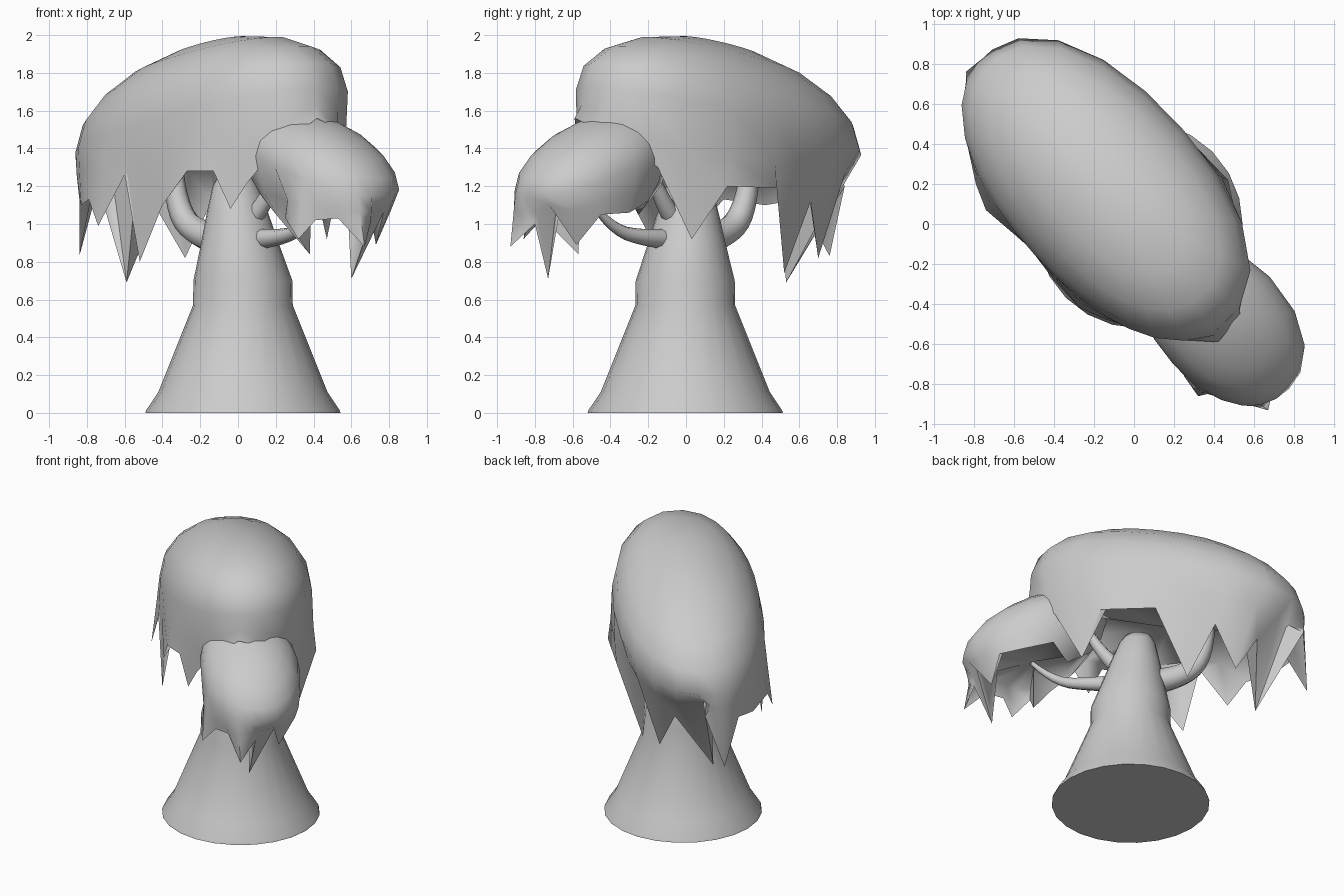
import bpy, bmesh, math
from mathutils import Vector

if "Cube" in bpy.data.objects:
    bpy.data.objects.remove(bpy.data.objects["Cube"])


def finish(bm, name, angle):
    bmesh.ops.recalc_face_normals(bm, faces=bm.faces)
    me = bpy.data.meshes.new(name)
    bm.to_mesh(me)
    bm.free()
    ob = bpy.data.objects.new(name, me)
    bpy.context.collection.objects.link(ob)
    bpy.ops.object.select_all(action='DESELECT')
    ob.select_set(True)
    bpy.context.view_layer.objects.active = ob
    bpy.ops.object.shade_smooth_by_angle(angle=math.radians(angle))
    return ob


def skin(bm, rings):
    """Bridge a list of equal-length closed rings of vertices."""
    for a, b in zip(rings, rings[1:]):
        for i in range(len(a)):
            j = (i + 1) % len(a)
            bm.faces.new((a[i], a[j], b[j], b[i]))


def fan(bm, ring, apex):
    v = bm.verts.new(apex)
    for i in range(len(ring)):
        bm.faces.new((ring[i], ring[(i + 1) % len(ring)], v))


# Trunk: flared, lathed profile leaning slightly at the top
def trunk():
    profile = [(.517, 0), (.512, .015), (.448, .11), (.264, .57), (.262, .70),
               (.205, .90), (.165, 1.05), (.12, 1.2), (.09, 1.25)]
    bm = bmesh.new()
    rings = []
    for r, z in profile:
        lean = max(0, z - .7) * .08
        rings.append([bm.verts.new((.026 - lean + r * math.cos(k * math.tau / 24),
                                    lean * .5 - .004 + r * math.sin(k * math.tau / 24), z))
                      for k in range(24)])
    skin(bm, rings)
    bm.faces.new(rings[0])
    bm.faces.new(rings[-1])
    finish(bm, "trunk", 60)


# Branches: tapered tubes
def branch(name, pts, r0, r1):
    cu = bpy.data.curves.new(name, 'CURVE')
    cu.dimensions = '3D'
    cu.bevel_depth = 1
    cu.bevel_resolution = 2
    cu.resolution_u = 4
    cu.use_fill_caps = True
    sp = cu.splines.new('NURBS')
    sp.points.add(len(pts) - 1)
    sp.use_endpoint_u = True
    sp.order_u = 3
    for i, p in enumerate(pts):
        sp.points[i].co = (*p, 1)
        sp.points[i].radius = r0 + (r1 - r0) * i / (len(pts) - 1)
    ob = bpy.data.objects.new(name, cu)
    bpy.context.collection.objects.link(ob)


# Foliage: tilted oval dome whose skirt ends in a ragged rim of hanging points
def foliage(name, centre, axis, half_len, half_wid, height, slope, rim, ceiling):
    c = Vector(centre)
    along = Vector((*axis, 0)).normalized()
    across = Vector((-along.y, along.x, 0))
    n = len(rim)
    t = []
    for p in rim:
        d = Vector(p) - c
        a = math.atan2(d.dot(across) / half_wid, d.dot(along) / half_len)
        while t and a < t[-1] - math.pi:
            a += math.tau
        t.append(a)
    # even out the spacing of the dome's meridians
    for _ in range(4):
        t = [((t[i - 1] - (math.tau if i == 0 else 0)) + 2 * t[i]
              + (t[(i + 1) % n] + (math.tau if i == n - 1 else 0))) / 4 for i in range(n)]

    def shell(a, s, h):
        ca, sa = math.cos(a), math.sin(a)
        k = (abs(ca) ** 2.2 + abs(sa) ** 2.2) ** (-1 / 2.2)
        w, v = half_len * s * k * ca, half_wid * s * k * sa
        return c + along * w + across * v + Vector((0, 0, slope * w + height * h))

    bm = bmesh.new()
    rings = []
    for deg in (74, 55, 37, 19, 0):
        f = math.radians(deg)
        rings.append([bm.verts.new(shell(a, math.cos(f), math.sin(f))) for a in t])
    skirt = []
    for a, p in zip(t, rim):
        edge = shell(a, 1, 0)
        mid = edge.lerp(Vector(p), .35)
        mid.z = edge.z + (max(p[2], ceiling - .1) - edge.z) * .6
        skirt.append(bm.verts.new(mid))
    rings.append(skirt)
    rings.append([bm.verts.new(p) for p in rim])
    inner = []
    for p in rim:
        q = c.lerp(Vector(p), .87)
        q.z = max(ceiling, p[2] + .02)
        inner.append(bm.verts.new(q))
    rings.append(inner)
    skin(bm, rings)
    fan(bm, rings[0], c + Vector((0, 0, height)))
    fan(bm, inner, (c.x, c.y, ceiling + .03))
    finish(bm, name, 75)


trunk()
branch("back_branch", [(-.03, .05, .9), (-.2, .2, .93), (-.33, .32, 1.07), (-.34, .34, 1.3)], .09, .05)
branch("front_branch", [(.06, -.06, .92), (.2, -.2, .92), (.35, -.4, .97), (.45, -.5, 1.12)], .06, .015)
branch("upper_branch", [(.03, -.03, .98), (.14, -.12, 1.08), (.24, -.2, 1.32)], .06, .03)

foliage("large_foliage", (-.14, .175, 1.54), (-.67, .74), .90, .485, .42, -.205, [
    (.42, -.59, 1.56), (.53, -.46, 1.5), (.55, -.15, 1.3), (.47, .03, .92), (.47, .22, 1.2),
    (.22, .48, 1.19), (-.02, .52, .74), (-.14, .66, 1.12), (-.28, .70, .82), (-.43, .74, 1.08),
    (-.59, .53, .69), (-.74, .84, 1.2), (-.84, .76, .83), (-.84, .60, 1.13), (-.83, .42, 1.1),
    (-.79, .20, 1.13), (-.74, .07, .99), (-.60, -.05, 1.26), (-.52, -.12, .80), (-.4, -.28, 1.1),
    (-.27, -.42, 1.28), (-.13, -.48, 1.28), (-.04, -.51, 1.08), (.05, -.54, 1.22), (.2, -.57, 1.4)], 1.28)

foliage("small_foliage", (.44, -.485, 1.30), (-.68, .73), .475, .325, .26, .32, [
    (.32, -.86, .92), (.41, -.84, 1.02), (.53, -.87, 1.03), (.67, -.93, .88), (.70, -.8, 1.0),
    (.60, -.73, .71), (.77, -.69, 1.06), (.73, -.58, .89), (.77, -.45, 1.05), (.68, -.3, 1.06),
    (.52, -.2, 1.12), (.36, -.25, 1.05), (.16, -.26, 1.2), (.13, -.48, 1.14), (.21, -.6, 1.04),
    (.38, -.57, .84), (.25, -.76, 1.03)], 1.1)
